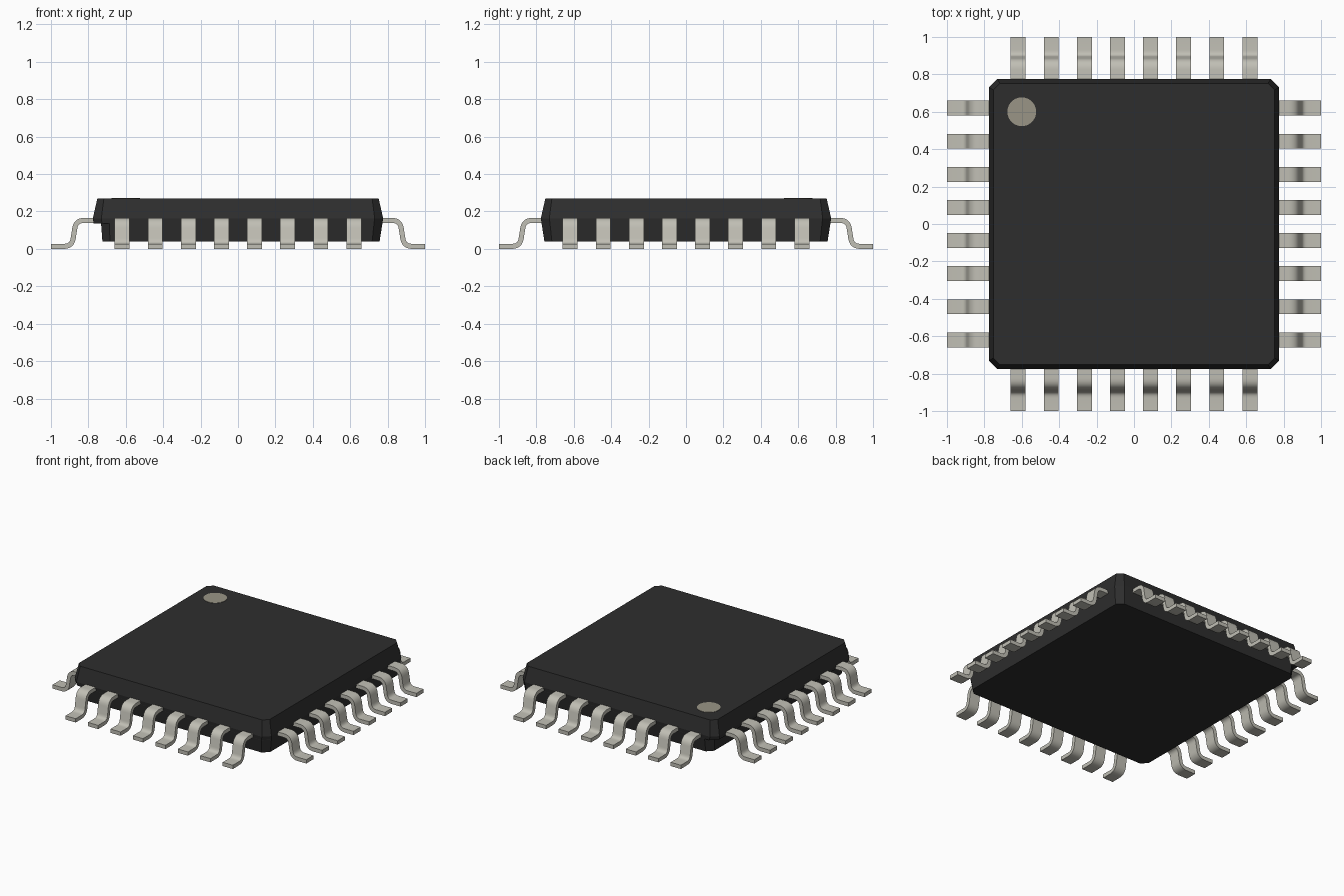
import bpy, bmesh, math
from mathutils import Vector, Matrix

cube = bpy.data.objects.get("Cube")
if cube:
    bpy.data.objects.remove(cube, do_unlink=True)


def material(name, rgb):
    m = bpy.data.materials.new(name)
    m.use_nodes = True
    m.diffuse_color = (*rgb, 1)
    m.node_tree.nodes["Principled BSDF"].inputs["Base Color"].default_value = (*rgb, 1)
    return m


black = material("black plastic", (0.027, 0.027, 0.027))
metal = material("tinned metal", (0.53, 0.52, 0.46))
grey = material("marker grey", (0.32, 0.30, 0.24))


def add_object(name, bm, mat):
    bmesh.ops.recalc_face_normals(bm, faces=bm.faces)
    mesh = bpy.data.meshes.new(name)
    bm.to_mesh(mesh)
    bm.free()
    mesh.materials.append(mat)
    ob = bpy.data.objects.new(name, mesh)
    bpy.context.collection.objects.link(ob)
    return ob


# Package body: chamfered square rings, the lower left side set back by a step
def ring(bm, half, chamfer, z, left=None):
    left = left or half
    c = half - chamfer
    d = left - chamfer
    pts = [(half, -c), (half, c), (c, half), (-d, half),
           (-left, c), (-left, -c), (-d, -half), (c, -half)]
    return [bm.verts.new((x, y, z)) for x, y in pts]


bm = bmesh.new()
rings = [ring(bm, 0.757, 0.04, 0.04, 0.725),
         ring(bm, 0.772, 0.045, 0.135, 0.732),
         ring(bm, 0.772, 0.045, 0.137),
         ring(bm, 0.776, 0.045, 0.163),
         ring(bm, 0.752, 0.035, 0.27)]
for low, high in zip(rings, rings[1:]):
    for i in range(8):
        j = (i + 1) % 8
        bm.faces.new((low[i], low[j], high[j], high[i]))
bm.faces.new(rings[0])
bm.faces.new(rings[-1])
add_object("package_body", bm, black)

# Pin one marker
bm = bmesh.new()
bmesh.ops.create_cone(bm, cap_ends=True, segments=48, radius1=0.077, radius2=0.077,
                      depth=0.004, matrix=Matrix.Translation((-0.6, 0.6, 0.27)))
add_object("pin_one_marker", bm, grey)


# Gull wing lead: centre line with two rounded bends, thickened and extruded
def rounded_path(points, radius, steps=6):
    path = [points[0]]
    for a, p, b in zip(points, points[1:], points[2:]):
        start = p + (a - p).normalized() * radius
        end = p + (b - p).normalized() * radius
        for k in range(steps + 1):
            t = k / steps
            path.append(start * (1 - t) ** 2 + p * 2 * t * (1 - t) + end * t * t)
    return path + [points[-1]]


THICK, WIDTH = 0.027, 0.08
line = rounded_path([Vector(p) for p in
                     [(0.72, 0.152), (0.866, 0.152), (0.888, 0.0135), (1.0, 0.0135)]], 0.042)
upper, lower = [], []
for i, p in enumerate(line):
    t = (line[min(i + 1, len(line) - 1)] - line[max(i - 1, 0)]).normalized()
    n = Vector((-t.y, t.x)) * THICK / 2
    upper.append(p + n)
    lower.append(p - n)


def make_lead(name, offset, turn):
    bm = bmesh.new()
    strips = []
    for pts, y in ((upper, -1), (upper, 1), (lower, 1), (lower, -1)):
        strips.append([bm.verts.new((p.x, offset + y * WIDTH / 2, p.y)) for p in pts])
    for a, b in zip(strips, strips[1:] + strips[:1]):
        for i in range(len(line) - 1):
            bm.faces.new((a[i], a[i + 1], b[i + 1], b[i]))
    for end in (0, -1):
        bm.faces.new([s[end] for s in strips])
    bm.transform(Matrix.Rotation(turn, 4, 'Z'))
    return add_object(name, bm, metal)


leads = []
for k, side in enumerate(("left", "back", "right", "front")):
    for i in range(8):
        leads.append(make_lead(f"{side}_lead_{i + 1}", (i - 3.5) * 0.177, k * math.pi / 2))

bpy.ops.object.select_all(action='DESELECT')
for ob in leads:
    ob.select_set(True)
bpy.context.view_layer.objects.active = leads[0]
bpy.ops.object.shade_smooth_by_angle(angle=math.radians(40))
